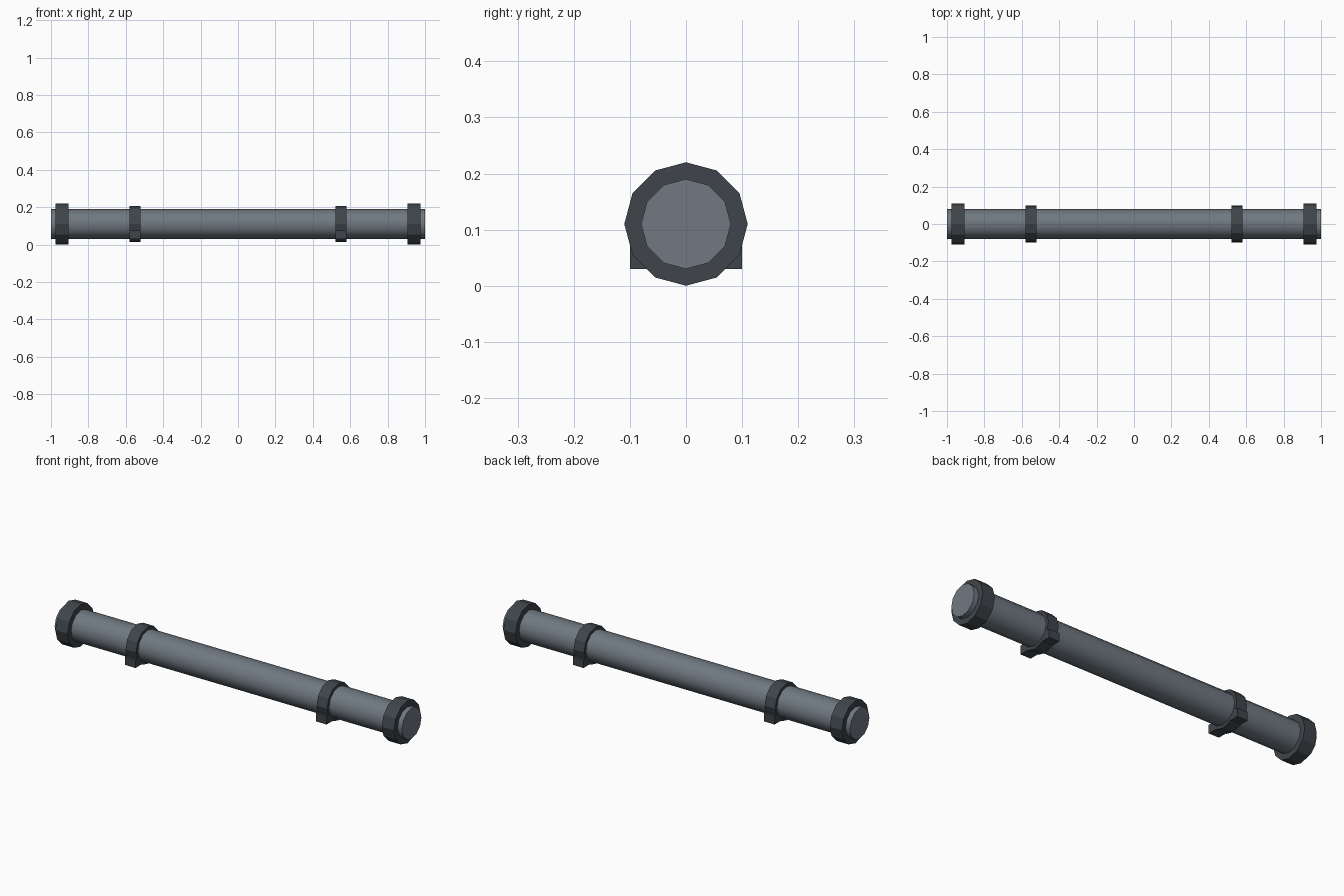
import bpy
import math

if "Cube" in bpy.data.objects:
    bpy.data.objects.remove(bpy.data.objects["Cube"])

AXIS_Z = 0.11


def material(name, color):
    m = bpy.data.materials.new(name)
    m.diffuse_color = color
    m.use_nodes = True
    m.node_tree.nodes["Principled BSDF"].inputs["Base Color"].default_value = m.diffuse_color
    return m


steel = material("pipe_steel", (0.16, 0.19, 0.22, 1))
dark = material("dark_iron", (0.05, 0.06, 0.07, 1))


def finish(ob, name, mat):
    ob.name = name
    ob.data.materials.append(mat)
    bpy.ops.object.transform_apply(location=False, rotation=True, scale=True)
    return ob


def drum(name, x, radius, length, mat):
    # 12-sided cylinder lying along x
    bpy.ops.mesh.primitive_cylinder_add(vertices=12, radius=radius, depth=length,
                                        location=(x, 0, AXIS_Z),
                                        rotation=(0, math.pi / 2, 0))
    return finish(bpy.context.object, name, mat)


def block(name, x, size, z, mat):
    bpy.ops.mesh.primitive_cube_add(size=1, location=(x, 0, z))
    bpy.context.object.scale = size
    return finish(bpy.context.object, name, mat)


# Main pipe, smooth around with sharp end caps
drum("pipe", 0, 0.08, 2.0, steel)
bpy.ops.object.shade_smooth_by_angle(angle=math.radians(40))

# Flanges, clamp rings and clamp feet on both sides
for side, s in (("left", -1), ("right", 1)):
    drum(side + "_flange", s * 0.94, 0.11, 0.07, dark)
    drum(side + "_clamp_ring", s * 0.55, 0.096, 0.06, dark)
    block(side + "_clamp_foot", s * 0.55, (0.06, 0.20, 0.044), 0.052, dark)
